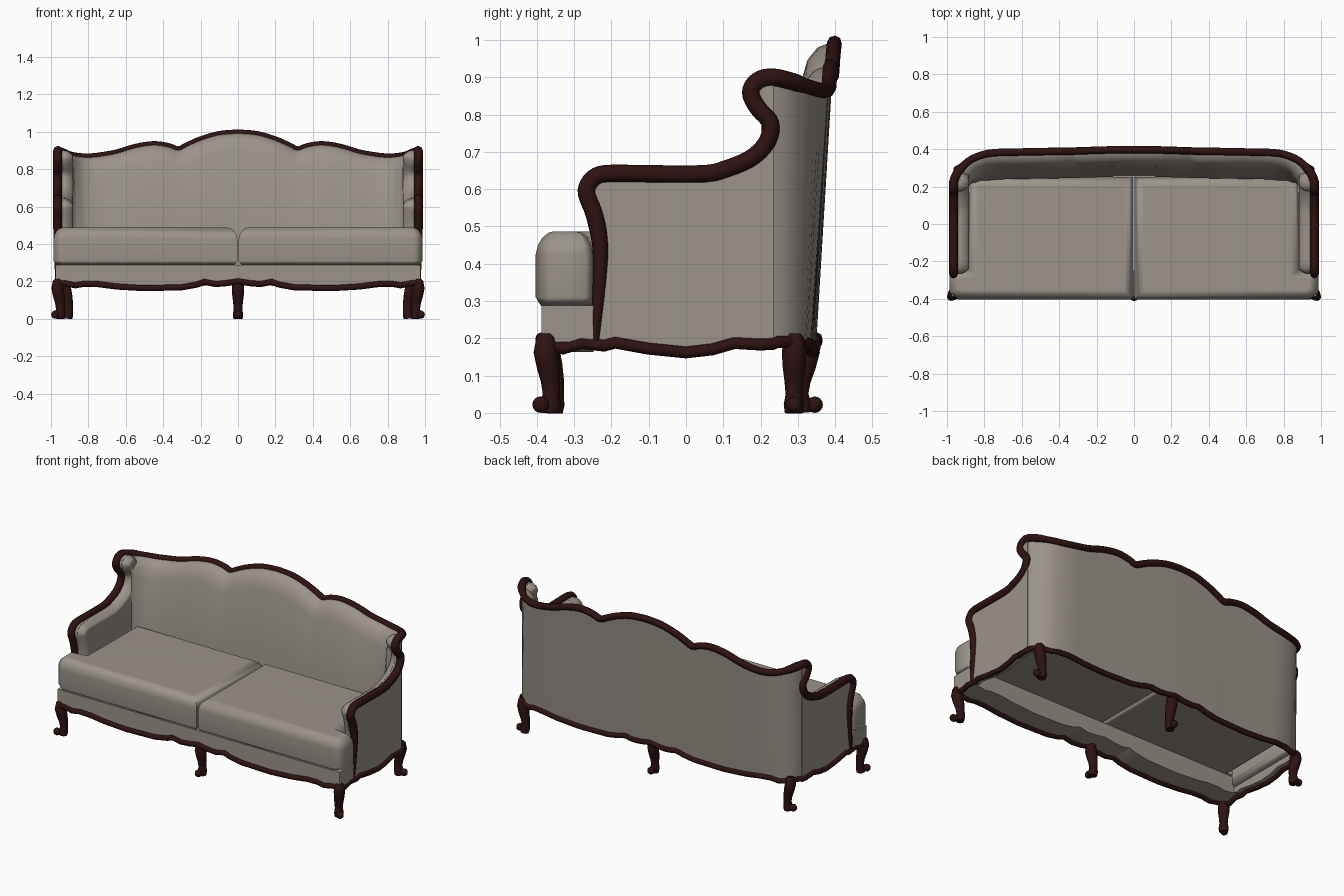
import bpy, bmesh, math
from mathutils import Vector

if "Cube" in bpy.data.objects:
    bpy.data.objects.remove(bpy.data.objects["Cube"])


def material(name, rgb):
    m = bpy.data.materials.new(name)
    m.diffuse_color = (*rgb, 1)
    m.use_nodes = True
    m.node_tree.nodes["Principled BSDF"].inputs["Base Color"].default_value = m.diffuse_color
    return m


FABRIC = material("taupe fabric", (0.33, 0.295, 0.255))
WOOD = material("dark mahogany", (0.028, 0.006, 0.006))


def finish(name, bm, mat, mirror=False, angle=40, weighted=False):
    if mirror:
        geo = bm.verts[:] + bm.edges[:] + bm.faces[:]
        dup = bmesh.ops.duplicate(bm, geom=geo)["geom"]
        for v in dup:
            if isinstance(v, bmesh.types.BMVert):
                v.co.x *= -1
    bmesh.ops.recalc_face_normals(bm, faces=bm.faces[:])
    me = bpy.data.meshes.new(name)
    bm.to_mesh(me)
    bm.free()
    me.materials.append(mat)
    ob = bpy.data.objects.new(name, me)
    bpy.context.collection.objects.link(ob)
    bpy.ops.object.select_all(action='DESELECT')
    ob.select_set(True)
    bpy.context.view_layer.objects.active = ob
    bpy.ops.object.shade_smooth_by_angle(angle=math.radians(angle))
    if weighted:
        ob.modifiers.new("weighted normals", 'WEIGHTED_NORMAL').keep_sharp = True
    return ob


def tube(bm, pts, radii, cyclic=False):
    """Round bar along a path, added to bm."""
    cu = bpy.data.curves.new("path", 'CURVE')
    cu.dimensions = '3D'
    cu.bevel_depth = 1.0
    cu.bevel_resolution = 2
    cu.use_fill_caps = True
    sp = cu.splines.new('POLY')
    sp.points.add(len(pts) - 1)
    for p, co, r in zip(sp.points, pts, radii):
        p.co = (*co, 1)
        p.radius = r
    sp.use_cyclic_u = cyclic
    ob = bpy.data.objects.new("path", cu)
    bpy.context.collection.objects.link(ob)
    bpy.context.view_layer.update()
    me = bpy.data.meshes.new_from_object(ob.evaluated_get(bpy.context.evaluated_depsgraph_get()))
    bm.from_mesh(me)
    bpy.data.objects.remove(ob)
    bpy.data.meshes.remove(me)


def pillow(bm, poly, height, levels, place):
    """Prism from a 2D outline whose end is stepped in by (inset, rise) levels."""
    start = set(bm.verts)
    f = bm.faces.new([bm.verts.new((u, v, 0)) for u, v in poly])
    f.normal_update()
    if f.normal.z < 0:
        f.normal_flip()
    top = bmesh.ops.extrude_face_region(bm, geom=[f])["geom"]
    bmesh.ops.translate(bm, verts=[v for v in top if isinstance(v, bmesh.types.BMVert)], vec=(0, 0, height))
    face = [g for g in top if isinstance(g, bmesh.types.BMFace)][0]
    for inset, rise in levels:
        face.normal_update()
        bmesh.ops.inset_region(bm, faces=[face], thickness=inset, use_even_offset=True)
        for v in face.verts:
            v.co.z += rise
    for v in bm.verts:
        if v not in start:
            v.co = place(*v.co)


def smooth(pts, n=3):
    """Catmull-Rom refinement of a path."""
    P = [Vector(p) for p in pts]
    out = []
    for i in range(len(P) - 1):
        a, b, c, d = P[max(i - 1, 0)], P[i], P[i + 1], P[min(i + 2, len(P) - 1)]
        for k in range(n):
            t = k / n
            out.append(0.5 * (2 * b + (c - a) * t + (2 * a - 5 * b + 4 * c - d) * t * t
                              + (3 * b - a - 3 * c + d) * t ** 3))
    return out + [P[-1]]


def lookup(table, x):
    for (x0, z0), (x1, z1) in zip(table, table[1:]):
        if x <= x1:
            return z0 + (z1 - z0) * max(0, (x - x0) / (x1 - x0))
    return table[-1][1]


def flip(p):
    return Vector((-p[0], p[1], p[2]))


# Show-wood outline: back crest (x, y, z), then wing and arm (y, z)
crest = [(0, .398, .992), (.1, .397, .984), (.2, .394, .955), (.27, .392, .924), (.32, .39, .902),
         (.37, .389, .919), (.45, .388, .93), (.55, .386, .915), (.65, .384, .885), (.75, .381, .868),
         (.82, .367, .864), (.885, .336, .872), (.94, .28, .89), (.962, .235, .9)]
arm = [(.2, .895), (.178, .875), (.175, .85), (.195, .815), (.222, .785), (.227, .755), (.21, .715),
       (.17, .68), (.11, .655), (.05, .641), (-.1, .641), (-.2, .642), (-.24, .635), (-.262, .612),
       (-.266, .585), (-.245, .53), (-.23, .45), (-.232, .35), (-.245, .19)]
front_wave = [(0, .2), (.06, .19), (.12, .185), (.18, .197), (.22, .182), (.3, .168), (.5, .163),
              (.65, .172), (.75, .185), (.82, .187), (.87, .178), (.93, .19)]
side_wave = [(-.385, .19), (-.33, .172), (-.28, .187), (-.22, .18), (-.19, .188), (-.1, .172),
             (0, .162), (.07, .17), (.13, .187), (.2, .183), (.235, .185)]

# Carved top rail
back_path = smooth(crest)
half = smooth(crest + [(.965, y, z) for y, z in arm])
path = [flip(p) for p in reversed(half[1:])] + half
bm = bmesh.new()
tube(bm, path, [.02 if p.y > .3 else .0235 if p.z > .5 else .012 + .0115 * (p.z - .19) / .31 for p in path])
finish("top_rail", bm, WOOD, angle=60)


# Upholstered back wrapping round the rear corners
def lean(p):
    return min(1, max(0, (p.y - .235) / .14))


def foot_point(p):
    return Vector((p.x, p.y - .048 * lean(p) ** 2, lookup(front_wave, abs(p.x))))


full = [flip(p) for p in reversed(back_path[1:])] + back_path
bm = bmesh.new()
cols = []
for i, p in enumerate(full):
    t = full[min(i + 1, len(full) - 1)] - full[max(i - 1, 0)]
    n = Vector((t.y, -t.x, 0)).normalized()
    deep = .084 + .06 * lean(p)
    prof = [foot_point(p), p.copy()]
    prof += [p + n * o - Vector((0, 0, d)) for o, d in ((.015, 0), (.045, .012), (.072, .045), (.088, .1))]
    for z in (.48, .27):
        q = p + n * deep
        prof.append(Vector((q.x, q.y, z)))
    cols.append([bm.verts.new(q) for q in prof])
for a, b in zip(cols, cols[1:]):
    for j in range(len(a) - 1):
        bm.faces.new((a[j], b[j], b[j + 1], a[j + 1]))
finish("upholstered_back", bm, FABRIC, angle=50)

# Arm and wing panels, outside
outline = [(p.y, p.z) for p in smooth([(0, .235, .9)] + [(0, y, z) for y, z in arm])]
lower = [q for q in side_wave if q[0] > -.24]
bm = bmesh.new()
pillow(bm, outline + lower, .04, [], lambda u, v, w: (.967 - w, u, v))
finish("arm_panels", bm, FABRIC, mirror=True, angle=30)

# Arm and wing padding, inside
bm = bmesh.new()
pillow(bm, [(.285, .88), (.235, .9)] + arm[:-1] + [(-.235, .22), (.285, .22)], .008,
       [(.006, .014), (.01, .014), (.012, .01)], lambda u, v, w: (.927 - w, u, v))
finish("arm_padding", bm, FABRIC, mirror=True, angle=70, weighted=True)

# Seat front panel with a scalloped lower edge
wave = [(x, z) for x, z in front_wave] + [(.975, .19)]
bm = bmesh.new()
pillow(bm, [(-x, z) for x, z in reversed(wave[1:])] + wave + [(.975, .288), (-.975, .288)],
       .14, [], lambda u, v, w: (u, -.388 + w, v))
finish("seat_front_panel", bm, FABRIC, angle=30)

# Pair of T-shaped seat cushions
plan = [(.004, -.403), (.94, -.403), (.987, -.365), (.987, -.27), (.955, -.25), (.885, -.24),
        (.88, .25), (.004, .25)]
bm = bmesh.new()
pillow(bm, plan, .115, [(.006, .025), (.012, .02), (.016, .013), (.014, .004)],
       lambda u, v, w: (u, v, .31 + w))
under = [f for f in bm.faces if all(abs(v.co.z - .31) < 1e-5 for v in f.verts)]
bmesh.ops.inset_region(bm, faces=under, thickness=.014, use_even_offset=True)
for v in under[0].verts:
    v.co.z = .287
finish("seat_cushions", bm, FABRIC, mirror=True, angle=70, weighted=True)

# Scalloped wooden trim round the base
ring = [Vector((x, -.388, z)) for x, z in front_wave]
ring += [Vector((.968, y, z)) for y, z in side_wave]
ring += [foot_point(p) for p in reversed(back_path[:-1])]
loop = ring + [flip(p) for p in reversed(ring[1:-1])]
bm = bmesh.new()
tube(bm, loop, [.016] * len(loop), cyclic=True)
finish("base_trim", bm, WOOD, angle=60)

# Cabriole legs with scroll toes: outward offset, height, radius
leg = [(0, .213, .016), (0, .203, .026), (.001, .165, .033), (-.008, .125, .031), (-.017, .085, .026),
       (-.02, .05, .023), (-.016, .022, .028), (-.014, 0, .025)]


def add_leg(bm, x, y, dx, dy):
    tube(bm, [(x + dx * o, y + dy * o, z) for o, z, r in leg], [r for o, z, r in leg])
    toe = bmesh.ops.create_uvsphere(bm, u_segments=10, v_segments=8, radius=.022)["verts"]
    bmesh.ops.translate(bm, verts=toe, vec=(x + dx * .02, y + dy * .02, .022))


for name, x, y, dx, dy, mir in (("front_corner_legs", .964, -.375, .7, -.7, True),
                                ("back_corner_legs", .925, .29, 1, 0, True),
                                ("front_middle_leg", 0, -.37, 0, -1, False),
                                ("back_middle_leg", 0, .325, 0, 1, False)):
    bm = bmesh.new()
    add_leg(bm, x, y, dx, dy)
    finish(name, bm, WOOD, mirror=mir, angle=60)
